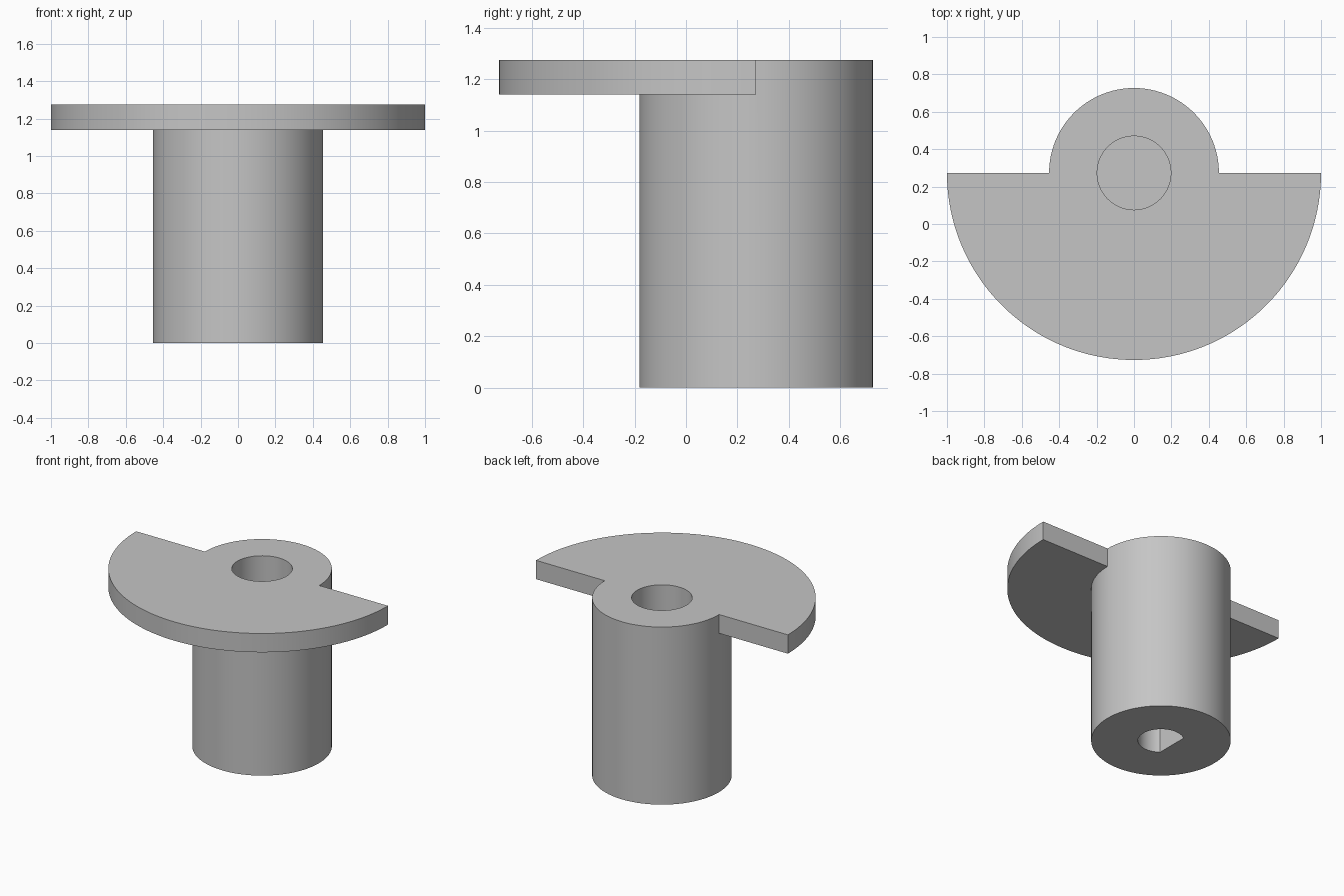
import bpy, bmesh
from math import sin, cos, pi, acos, radians

AXIS_Y = 0.273      # shaft axis, also the straight edge of the plate
HEIGHT = 1.275

cube = bpy.data.objects.get("Cube")
if cube:
    bpy.data.objects.remove(cube, do_unlink=True)

grey = bpy.data.materials.new("plain grey")
grey.use_nodes = True
colour = (0.56, 0.56, 0.56, 1)
grey.diffuse_color = colour
grey.node_tree.nodes["Principled BSDF"].inputs["Base Color"].default_value = colour


def arc_prism(name, radius, z0, z1, start=0, end=2 * pi, steps=96):
    """Upright prism over an arc closed by its chord, or over a full circle."""
    full = end - start > 2 * pi - 0.001
    count = steps if full else steps + 1
    angles = [start + (end - start) * i / steps for i in range(count)]
    bm = bmesh.new()
    base = bm.faces.new([bm.verts.new((radius * cos(a), AXIS_Y + radius * sin(a), z0))
                         for a in angles])
    top = bmesh.ops.extrude_face_region(bm, geom=[base])["geom"]
    bmesh.ops.translate(bm, vec=(0, 0, z1 - z0),
                        verts=[g for g in top if isinstance(g, bmesh.types.BMVert)])
    bmesh.ops.recalc_face_normals(bm, faces=bm.faces)
    mesh = bpy.data.meshes.new(name)
    bm.to_mesh(mesh)
    bm.free()
    mesh.materials.append(grey)
    obj = bpy.data.objects.new(name, mesh)
    bpy.context.collection.objects.link(obj)
    return obj


def combine(target, tool, operation):
    """Apply a boolean to the target and discard the tool."""
    bpy.context.view_layer.objects.active = target
    mod = target.modifiers.new(operation.lower(), "BOOLEAN")
    mod.operation, mod.solver, mod.object = operation, "EXACT", tool
    bpy.ops.object.modifier_apply(modifier=mod.name)
    bpy.data.objects.remove(tool, do_unlink=True)


# Round shaft joined to the half-disc plate at its top
knob = arc_prism("knob_body", 0.454, 0, HEIGHT)
combine(knob, arc_prism("half_disc_plate", 1.0, 1.14, HEIGHT, pi, 2 * pi), "UNION")

# Round blind recess in the top
combine(knob, arc_prism("top_recess", 0.197, 0.8, HEIGHT + 0.1), "DIFFERENCE")

# D-shaped blind socket in the bottom, its flat on the -x side
half = acos(-0.092 / 0.15)
combine(knob, arc_prism("shaft_socket", 0.15, -0.1, 0.6, -half, half, 48), "DIFFERENCE")

# Smooth walls with sharp rims
bpy.ops.object.select_all(action="DESELECT")
knob.select_set(True)
bpy.context.view_layer.objects.active = knob
bpy.ops.object.shade_smooth_by_angle(angle=radians(30))
